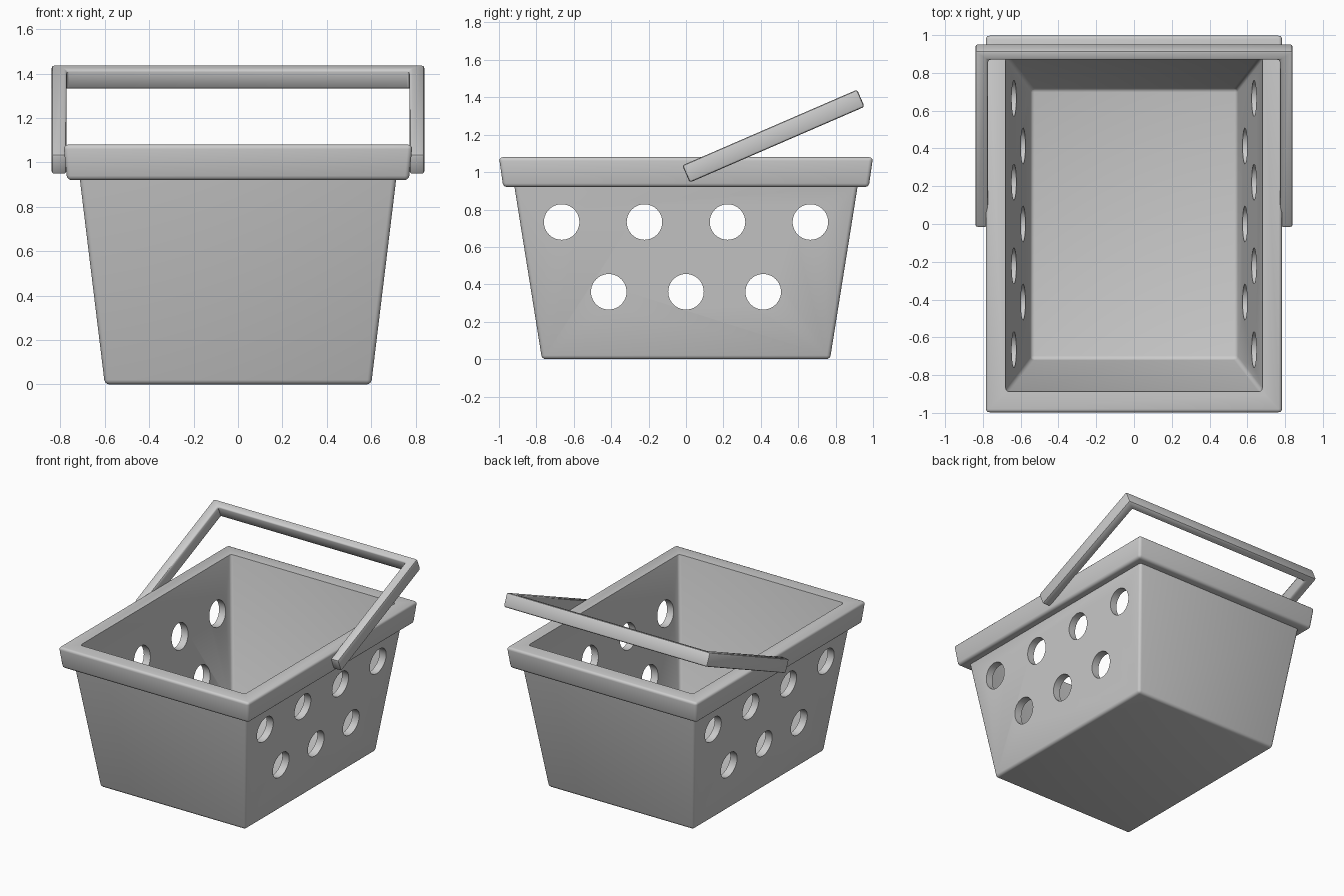
import bpy, bmesh
from math import radians, atan2
from mathutils import Matrix, Vector

if "Cube" in bpy.data.objects:
    bpy.data.objects.remove(bpy.data.objects["Cube"])


def finish(bm, name):
    bmesh.ops.recalc_face_normals(bm, faces=bm.faces)
    me = bpy.data.meshes.new(name)
    bm.to_mesh(me)
    bm.free()
    ob = bpy.data.objects.new(name, me)
    bpy.context.collection.objects.link(ob)
    return ob


def activate(ob):
    bpy.ops.object.select_all(action='DESELECT')
    ob.select_set(True)
    bpy.context.view_layer.objects.active = ob


# Basket: rectangular rings (half x, half y, z) from outer base over the rim to the inner floor
rings = [(0.60, 0.77, 0), (0.712, 0.917, 0.92), (0.77, 0.977, 0.92),
         (0.786, 1.0, 1.08), (0.68, 0.888, 1.08), (0.547, 0.717, 0.05)]
bm = bmesh.new()
loops = [[bm.verts.new((sx * x, sy * y, z)) for sx, sy in ((-1, -1), (1, -1), (1, 1), (-1, 1))]
         for x, y, z in rings]
for a, b in zip(loops, loops[1:]):
    for i in range(4):
        j = (i + 1) % 4
        bm.faces.new((a[i], a[j], b[j], b[i]))
bm.faces.new(loops[0])
bm.faces.new(loops[-1])
bmesh.ops.recalc_face_normals(bm, faces=bm.faces)
# Round everything except the rim underside junction and the inner rim edge
sharp = [set(loops[1]), set(loops[4])]
soft = [e for e in bm.edges if not any(set(e.verts) <= s for s in sharp)
        and not (e.verts[0].co.z == e.verts[1].co.z
                 and abs(e.verts[0].co.x) != abs(e.verts[1].co.x))]
bmesh.ops.bevel(bm, geom=soft, offset=0.02, offset_type='OFFSET',
                segments=3, profile=0.5, affect='EDGES', clamp_overlap=True)
basket = finish(bm, "basket")

# Round holes through both long sides: four above, three below
bm = bmesh.new()
holes = [(y, 0.733) for y in (-0.665, -0.222, 0.222, 0.665)] + [(y, 0.36) for y in (-0.413, 0, 0.413)]
for y, z in holes:
    bmesh.ops.create_cone(bm, cap_ends=True, segments=40, radius1=0.095, radius2=0.095, depth=2,
                          matrix=Matrix.Translation((0, y, z)) @ Matrix.Rotation(radians(90), 4, 'Y'))
cutter = finish(bm, "hole_cutter")
cutter.hide_render = True
mod = basket.modifiers.new("holes", 'BOOLEAN')
mod.object = cutter
mod.operation = 'DIFFERENCE'
mod.solver = 'EXACT'
activate(basket)
bpy.ops.object.modifier_apply(modifier=mod.name)
bpy.data.objects.remove(cutter)
bpy.ops.object.shade_smooth_by_angle(angle=radians(35))

# Handle: U-shaped outline extruded to the bar width, tilted back about its pivots
start, end = Vector((0, 0.99)), Vector((0.935, 1.395))
length = (end - start).length
xo, xi, w, t = 0.84, 0.773, 0.1, 0.055
outline = [(-xo, 0), (-xo, length), (xo, length), (xo, 0),
           (xi, 0), (xi, length - t), (-xi, length - t), (-xi, 0)]
bm = bmesh.new()
low = [bm.verts.new((x, y, -w / 2)) for x, y in outline]
top = [bm.verts.new((x, y, w / 2)) for x, y in outline]
for i in range(8):
    j = (i + 1) % 8
    bm.faces.new((low[i], low[j], top[j], top[i]))
for ring in (low, top):
    for quad in ((0, 1, 6, 7), (1, 2, 5, 6), (2, 3, 4, 5)):
        bm.faces.new([ring[k] for k in quad])
bmesh.ops.recalc_face_normals(bm, faces=bm.faces)
edges = [e for e in bm.edges if e.calc_face_angle() > 0.1]
bmesh.ops.bevel(bm, geom=edges, offset=0.013, offset_type='OFFSET',
                segments=2, profile=0.5, affect='EDGES', clamp_overlap=True)
tilt = atan2(end.y - start.y, end.x - start.x)
bm.transform(Matrix.Translation((0, start.x, start.y)) @ Matrix.Rotation(tilt, 4, 'X'))
handle = finish(bm, "handle")
activate(handle)
bpy.ops.object.shade_smooth_by_angle(angle=radians(35))
